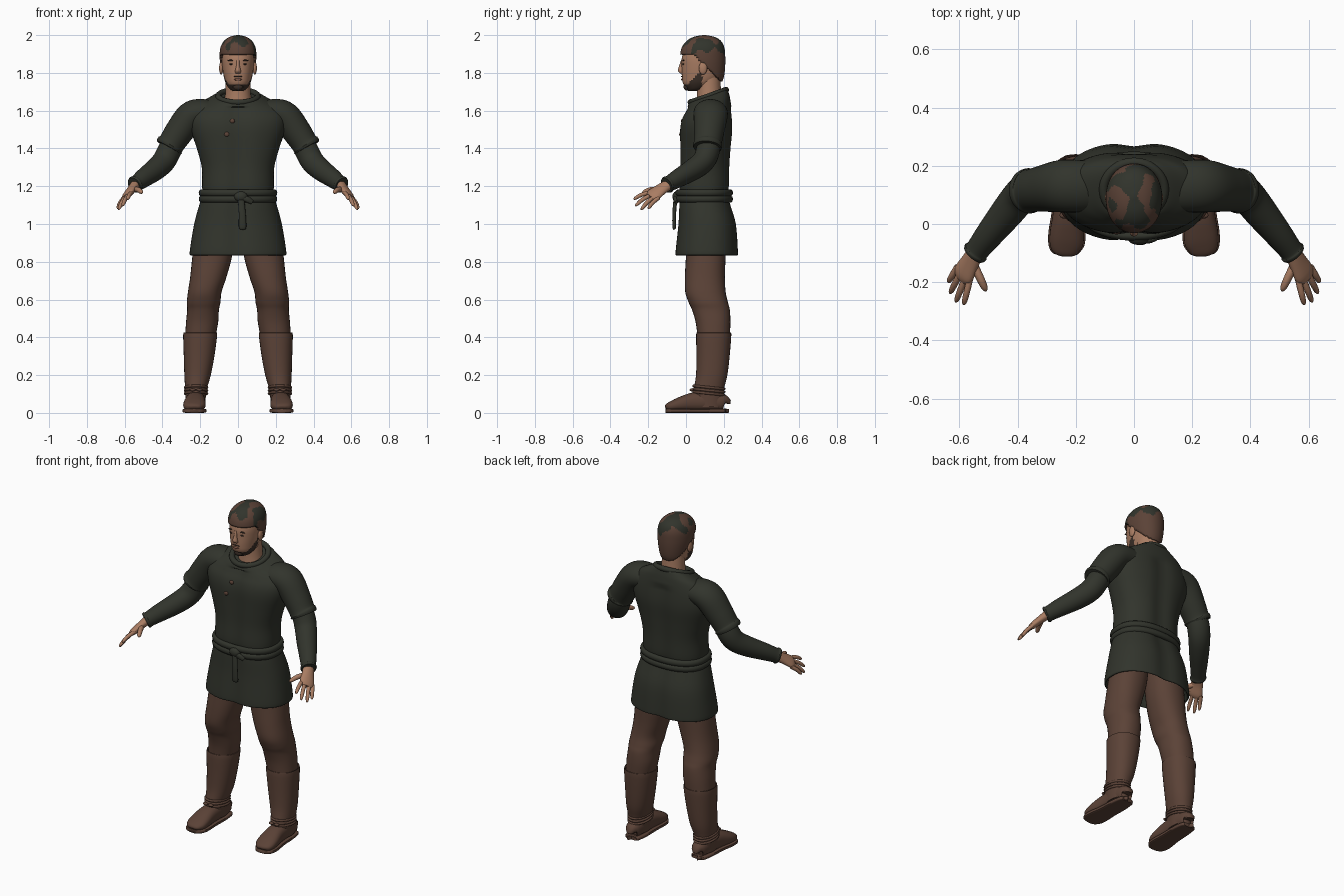
import bpy, bmesh, math
from mathutils import Vector, noise


def mat(name, rgb):
    m = bpy.data.materials.new(name)
    m.diffuse_color = (*rgb, 1)
    return m


CLOTH = mat("dark_green_cloth", (0.031, 0.034, 0.025))
BROWN = mat("brown_leather", (0.105, 0.055, 0.038))
SKIN = mat("skin", (0.40, 0.205, 0.125))
BEARD = mat("dark_brown_hair", (0.045, 0.029, 0.021))
LIP = mat("lip", (0.24, 0.105, 0.07))


def finish(name, bm, *mats):
    bmesh.ops.recalc_face_normals(bm, faces=bm.faces)
    me = bpy.data.meshes.new(name)
    bm.to_mesh(me)
    bm.free()
    for m in mats:
        me.materials.append(m)
    me.shade_smooth()
    me.set_sharp_from_angle(angle=math.radians(50))
    ob = bpy.data.objects.new(name, me)
    bpy.context.collection.objects.link(ob)
    return ob


def spline(rows, k):
    """Catmull-Rom interpolation of rows of numbers"""
    rows = [tuple(r) + (0,) * (6 - len(r)) for r in rows]
    out = []
    for i in range(len(rows) - 1):
        p0, p1 = rows[max(i - 1, 0)], rows[i]
        p2, p3 = rows[i + 1], rows[min(i + 2, len(rows) - 1)]
        for j in range(k):
            t = j / k
            out.append([0.5 * (2 * b + (c - a) * t + (2 * a - 5 * b + 4 * c - d) * t * t
                               + (3 * b - a - 3 * c + d) * t ** 3)
                        for a, b, c, d in zip(p0, p1, p2, p3)])
    out.append(list(rows[-1]))
    return out


def skin_rings(rings, closed=False):
    """bmesh through a list of rings of points"""
    bm = bmesh.new()
    vs = [[bm.verts.new(p) for p in r] for r in rings]
    n = len(vs[0])
    for a, b in zip(vs, vs[1:] + vs[:1] if closed else vs[1:]):
        for i in range(n):
            bm.faces.new((a[i], a[(i + 1) % n], b[(i + 1) % n], b[i]))
    if not closed:
        bm.faces.new(vs[0][::-1])
        bm.faces.new(vs[-1])
    return bm


def oval(c, u, v, r1, r2, n, p=2.0):
    pts = []
    for i in range(n):
        a = math.tau * i / n
        co, si = math.cos(a), math.sin(a)
        pts.append(c + u * (r1 * math.copysign(abs(co) ** (2 / p), co))
                   + v * (r2 * math.copysign(abs(si) ** (2 / p), si)))
    return pts


def stack(rows, n=32, k=4, p=2.0, s=1):
    """Level rings, rows of x, y, z, half width, half depth, tilt"""
    return skin_rings([oval(Vector((x * s, y, z)), Vector((1, 0, 0)), Vector((0, 1, t)),
                            max(a, .002), max(b, .002), n, p)
                       for x, y, z, a, b, t in spline(rows, k)])


def tube(rows, n=20, k=4, p=2.0, s=1, side=(0, 1, 0)):
    """Rings square to a path, rows of x, y, z, radius along side, other radius"""
    rows = [(r[0] * s, *r[1:]) for r in rows]
    side = Vector((side[0] * s, side[1], side[2]))
    pts = spline(rows, k)
    cs = [Vector(q[:3]) for q in pts]
    rings = []
    for i, q in enumerate(pts):
        t = (cs[min(i + 1, len(cs) - 1)] - cs[max(i - 1, 0)]).normalized()
        u = (side - t * side.dot(t)).normalized()
        rings.append(oval(cs[i], u, t.cross(u), max(q[3], .002), max(q[4], .002), n, p))
    return skin_rings(rings)


def band(name, c, rx, ry, r, m, tilt=0.0, p=2.0, rz=None):
    """Closed cord around the body"""
    c = Vector(c)
    path = oval(c, Vector((1, 0, 0)), Vector((0, 1, tilt)), rx, ry, 48, p)
    rings = [oval(q, Vector((q.x - c.x, q.y - c.y, 0)).normalized(), Vector((0, 0, 1)),
                  r, rz or r, 10) for q in path]
    return finish(name, skin_rings(rings, True), m)


def blob(name, c, size, m):
    bm = bmesh.new()
    bmesh.ops.create_uvsphere(bm, u_segments=16, v_segments=10, radius=1)
    for v in bm.verts:
        v.co = Vector(c) + Vector(a * b for a, b in zip(v.co, size))
    return finish(name, bm, m)


# Tunic body and skirt, with a shallow groove down the front and back
bm = stack([(0, .11, .96, .21, .14), (0, .11, .85, .24, .157), (0, .11, .835, .252, .168),
            (0, .11, .86, .255, .17), (0, .112, 1.0, .232, .158), (0, .1, 1.1, .205, .142),
            (0, .095, 1.15, .188, .133), (0, .096, 1.2, .19, .138), (0, .1, 1.3, .192, .136),
            (0, .103, 1.4, .218, .139), (0, .107, 1.5, .25, .143), (0, .11, 1.57, .25, .135, .1),
            (0, .115, 1.625, .215, .12, .25), (0, .118, 1.655, .165, .11, .3),
            (0, .118, 1.677, .115, .1, .35), (0, .118, 1.67, .08, .08, .35)], 64, 4, 2.35)
for v in bm.verts:
    if .83 < v.co.z < 1.62:
        g = .014 * math.exp(-(v.co.x / .05) ** 2)
        v.co.y += g if v.co.y < .1 else -g
finish("tunic", bm, CLOTH)
band("collar", (0, .118, 1.677), .104, .094, .016, CLOTH, .35)

# Belt of two cords, knot and hanging ends
for i, z in enumerate((1.165, 1.132)):
    band(f"belt_cord_{i}", (0, .096, z), .193, .138, .015, CLOTH, p=2.35, rz=.019)
blob("belt_knot", (.015, -.05, 1.145), (.036, .022, .028), CLOTH)
finish("belt_end_long", tube([(.015, -.055, 1.14, .017, .01), (.022, -.062, 1.06, .018, .01),
                              (.024, -.062, .985, .02, .01), (.024, -.06, .972, .012, .006)],
                             side=(1, 0, 0)), CLOTH)
finish("belt_end_short", tube([(.02, -.055, 1.14, .012, .01), (.05, -.057, 1.13, .016, .01),
                               (.075, -.05, 1.115, .012, .008)], side=(0, 0, 1)), CLOTH)

# Chest buttons
blob("button_top", (-.03, -.018, 1.545), (.013, .008, .012), BROWN)
blob("button_low", (-.06, -.028, 1.475), (.014, .008, .013), BROWN)

for s, tag in ((1, "left"), (-1, "right")):
    # Short oversleeve, long sleeve and cuff
    finish(f"{tag}_oversleeve", tube([
        (.13, .13, 1.59, .085, .06), (.19, .13, 1.59, .09, .072), (.25, .13, 1.57, .09, .078),
        (.31, .122, 1.49, .08, .076), (.35, .115, 1.43, .074, .071), (.36, .114, 1.416, .078, .076),
        (.367, .113, 1.404, .074, .072)], 32, 5, s=s), CLOTH)
    finish(f"{tag}_sleeve", tube([
        (.33, .12, 1.46, .06, .06), (.365, .115, 1.385, .063, .063), (.395, .09, 1.33, .06, .062),
        (.44, .035, 1.287, .056, .058), (.5, -.04, 1.243, .047, .05), (.537, -.088, 1.214, .041, .043),
        (.544, -.097, 1.209, .045, .047), (.55, -.104, 1.205, .041, .043)], 28, 5, s=s), CLOTH)
    # Hand: palm, four fingers and thumb
    finish(f"{tag}_palm", tube([
        (.54, -.09, 1.21, .03, .027), (.562, -.13, 1.185, .036, .022), (.585, -.172, 1.155, .043, .019),
        (.594, -.19, 1.143, .03, .011)], s=s, side=(.045, .045, -.035)), SKIN)
    fingers = {"index": ((.565, -.195, 1.163), (.585, -.277, 1.13)),
               "middle": ((.58, -.185, 1.152), (.612, -.268, 1.095)),
               "ring": ((.597, -.17, 1.14), (.632, -.238, 1.075)),
               "little": ((.61, -.153, 1.13), (.638, -.2, 1.08)),
               "thumb": ((.55, -.14, 1.182), (.508, -.23, 1.165))}
    for f, (a, b) in fingers.items():
        a, b = Vector(a), Vector(b)
        r = .014 if f == "thumb" else .011
        rows = []
        for t, q in ((-.15, 1), (.5, 1), (.88, .8), (1, .25)):
            c = a.lerp(b, t) + Vector((0, 0, .008 * math.sin(math.pi * max(t, 0))))
            rows.append((*c, r * q, r * q))
        finish(f"{tag}_{f}_finger", tube(rows, 12, 3, s=s, side=(.045, .045, -.035)), SKIN)

    # Trouser leg and tall boot
    finish(f"{tag}_trouser_leg", stack([
        (.115, .11, 1.02, .1, .105), (.135, .105, .84, .105, .105), (.157, .1, .72, .096, .106),
        (.176, .103, .64, .089, .107), (.182, .118, .585, .089, .104), (.185, .132, .545, .084, .1),
        (.19, .143, .48, .085, .092), (.2, .147, .4, .08, .085)], 32, 5, 2.2, s), BROWN)
    finish(f"{tag}_boot_shaft", stack([
        (.2, .147, .4, .078, .08), (.2, .147, .418, .082, .086), (.2, .147, .415, .09, .093),
        (.206, .143, .3, .081, .088), (.214, .136, .2, .07, .083), (.222, .122, .13, .058, .08),
        (.224, .12, .09, .054, .08), (.224, .122, .03, .05, .076)], 32, 4, 2.2, s), BROWN)
    foot = [(.222, .208, .05, .02, .025), (.222, .2, .055, .04, .042), (.223, .13, .062, .05, .052),
            (.226, .04, .058, .052, .05), (.23, -.03, .046, .059, .038), (.232, -.075, .036, .056, .027),
            (.231, -.1, .03, .04, .018), (.231, -.108, .026, .02, .008)]
    finish(f"{tag}_shoe", tube(foot, 28, 4, 2.4, s, (1, 0, 0)), BROWN)
    sole = [(x, y, .011, w + .005, .011) for x, y, z, w, h in foot]
    finish(f"{tag}_sole", tube(sole, 20, 4, 5, s, (1, 0, 0)), BROWN)
    # Ankle laces and bow
    for i, z in enumerate((.103, .119, .135)):
        band(f"{tag}_lace_{i}", (.222 * s, .121, z), .058, .081, .007, BROWN, -.1)
    for i, dx in enumerate((-.018, .018)):
        blob(f"{tag}_bow_{i}", ((.222 + dx) * s, .03, .122), (.016, .011, .008), BROWN)

# Neck and head; the jaw faces carry the beard colour
finish("neck", stack([(0, .125, 1.62, .075, .07), (0, .122, 1.69, .067, .064),
                      (0, .118, 1.78, .064, .064)]), SKIN)
bm = stack([(0, .035, 1.703, .022, .022), (0, .052, 1.715, .045, .047), (0, .067, 1.745, .065, .083),
            (0, .08, 1.78, .075, .102), (0, .085, 1.83, .083, .108), (0, .09, 1.88, .086, .112),
            (0, .095, 1.93, .08, .1), (0, .095, 1.965, .055, .07), (0, .095, 1.985, .015, .02)],
           64, 6, 2.15)
for f in bm.faces:
    c = f.calc_center_median()
    if c.y < .085 and c.z < 1.737 + 1.1 * max(0, c.y - .008):
        f.material_index = 1
finish("head", bm, SKIN, BEARD)
blob("goatee", (0, .004, 1.727), (.027, .017, .02), BEARD)
finish("nose", stack([(0, -.018, 1.868, .008, .008), (0, -.024, 1.838, .009, .012),
                      (0, -.027, 1.812, .015, .016), (0, -.022, 1.798, .014, .01)], 16), SKIN)
blob("mouth", (0, -.02, 1.765), (.022, .006, .006), LIP)
blob("moustache", (0, -.021, 1.781), (.024, .005, .003), BEARD)
for s, tag in ((1, "left"), (-1, "right")):
    blob(f"{tag}_eye", (.033 * s, -.014, 1.846), (.014, .005, .004), BEARD)
    blob(f"{tag}_brow", (.035 * s, -.014, 1.866), (.021, .006, .004), BEARD)
    blob(f"{tag}_ear", (.089 * s, .09, 1.825), (.011, .022, .034), SKIN)

# Hair shell, cut along the hairline, with patches of two colours
bm = stack([(0, .1, 1.745, .07, .088), (0, .096, 1.78, .081, .105), (0, .09, 1.83, .092, .117),
            (0, .088, 1.88, .097, .12), (0, .09, 1.93, .094, .114), (0, .094, 1.967, .076, .093),
            (0, .096, 1.99, .045, .057), (0, .096, 2.0, .006, .008)], 72, 6, 2.1)
bmesh.ops.recalc_face_normals(bm, faces=bm.faces)
cut = []
for f in bm.faces:
    c = f.calc_center_median()
    if c.z < 1.9 - .95 * max(0, c.y - .035) or c.z < 1.75:
        cut.append(f)
    patch = noise.noise(c * 17 + Vector((3.1, 0, 1.7)))
    f.material_index = 1 if patch + (1.895 - c.z) * 5 > -.28 else 0
bmesh.ops.delete(bm, geom=cut, context='FACES')
hair = finish("hair", bm, CLOTH, BROWN)
mod = hair.modifiers.new("thickness", 'SOLIDIFY')
mod.thickness, mod.offset = .014, -1
